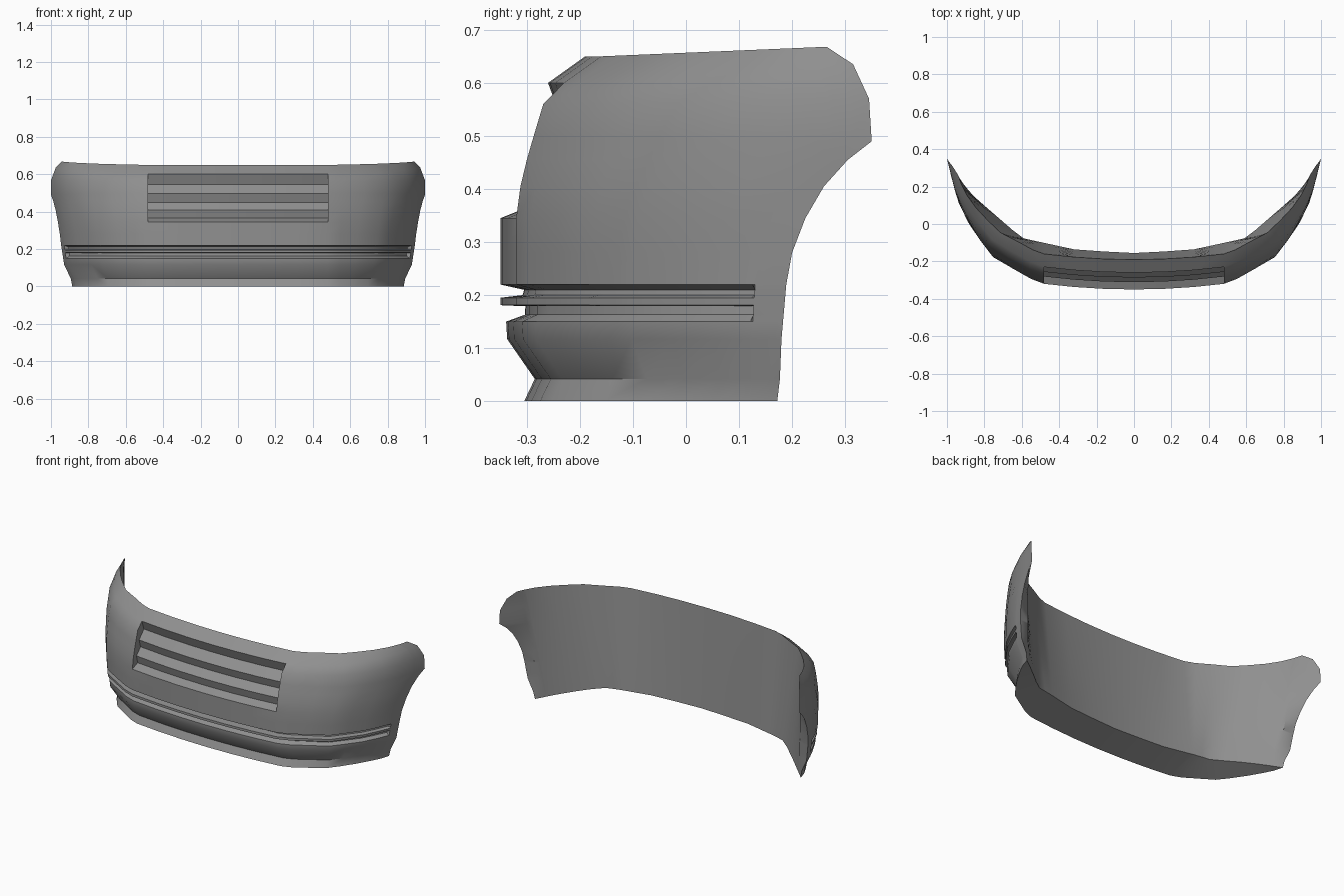
import bpy, bmesh, math

cube = bpy.data.objects.get("Cube")
if cube:
    bpy.data.objects.remove(cube, do_unlink=True)

grey = bpy.data.materials.new("bumper grey")
grey.use_nodes = True
colour = (0.28, 0.28, 0.28, 1)
grey.diffuse_color = colour
grey.node_tree.nodes["Principled BSDF"].inputs["Base Color"].default_value = colour


def interp(table, v):
    """Piecewise linear lookup."""
    for (a, fa), (b, fb) in zip(table, table[1:]):
        if v <= b:
            return fa + (fb - fa) * (v - a) / (b - a)
    return table[-1][1]


# Plan curves: outer skin gives x from y, lower inner edge gives y from x
OUTER = [(-.32, .48), (-.305, .53), (-.18, .755), (-.03, .875),
         (.1, .94), (.19, .965), (.35, 1.0)]
INNER = [(0, -.155), (.3, -.14), (.6, -.075), (.885, .172)]

# Front profile by height, centre y; and wheel-arch end edge
FRONT = [(0, -.305), (.042, -.285), (.117, -.337), (.15, -.339), (.18, -.35),
         (.345, -.35), (.405, -.342), (.455, -.33), (.5, -.317), (.56, -.299),
         (.60, -.26), (.65, -.19)]
END_Y = [(0, .172), (.042, .177), (.117, .18), (.22, .189), (.28, .2), (.345, .225),
         (.405, .26), (.455, .305), (.5, .35), (.56, .345), (.6, .315), (.65, .265)]
END_Z = [(0, 0), (.455, .455), (.5, .49), (.56, .57), (.6, .635), (.65, .668)]
WIDTH = [(0, .923), (.042, .93), (.117, .966), (.22, .98), (.345, .99),
         (.5, 1), (.56, 1), (.6, .982), (.65, .96)]
GROOVE = {.163: .04, .179: .047, .2: .042, .21: .045}

ROWS = sorted([z for z, _ in FRONT if z != .18] + list(GROOVE) + [.181, .195, .22, .28])
FRONT_X = [0, .16, .32, .48]
SWEEP = [.05, .15, .27, .42, .58, .74, .875, .885, .94, 1]
COLS = len(FRONT_X) + len(SWEEP)


def bulge(x):
    return .03 * (x / .48) ** 2


def base_point(z, c):
    f, e = interp(FRONT, z), interp(END_Y, z)
    if c < len(FRONT_X):
        x = FRONT_X[c]
        return x, f + bulge(x), z
    s = SWEEP[c - len(FRONT_X)]
    y = f + .03 + (e - f - .03) * s
    x = interp(OUTER, y - (f + .35) * (1 - s * s)) * (1 + (interp(WIDTH, z) - 1) * min(1, 2 * s))
    return x, y, z + (interp(END_Z, z) - z) * s


def outer_point(z, c):
    x, y, h = base_point(z, c)
    depth = GROOVE.get(z, 0)
    if depth and c < COLS - 3:
        # grooves are pushed in square to the skin, shallower at the sides
        ax, ay, _ = base_point(z, max(c - 1, 0))
        bx, by, _ = base_point(z, c + 1)
        n = math.hypot(bx - ax, by - ay)
        depth *= 1 - .75 * c / COLS
        if c:
            x -= depth * (by - ay) / n
        y += depth * (bx - ax) / n
    return x, y, h


def inner_point(z, c):
    """Back wall, leaning from the lower inner edge out to the top rim."""
    if c == COLS - 1:
        return base_point(z, c)
    s = SWEEP[c - len(FRONT_X)] if c >= len(FRONT_X) else 0
    x = .48 + .405 * s if s else FRONT_X[c]
    low = x, interp(INNER, x), .055 * (1 - s * s)
    t = z / ROWS[-1]
    return tuple(a + (b - a) * t for a, b in zip(low, base_point(ROWS[-1], c)))


def add_face(bm, points):
    bm.faces.new([bm.verts.new(p) for p in points])


def add_grid(bm, grid, skip=lambda r, c: False):
    for r in range(len(grid) - 1):
        for c in range(len(grid[0]) - 1):
            if not skip(r, c):
                add_face(bm, [grid[r][c], grid[r][c + 1], grid[r + 1][c + 1], grid[r + 1][c]])


bm = bmesh.new()

# Outer skin with an opening for the grille, back wall and underside
outer = [[outer_point(z, c) for c in range(COLS)] for z in ROWS]
inner = [[inner_point(z, c) for c in range(COLS)] for z in ROWS]
lo, hi = ROWS.index(.345), ROWS.index(.6)
add_grid(bm, outer, lambda r, c: lo <= r < hi and c < len(FRONT_X) - 1)
add_grid(bm, inner)
add_grid(bm, [outer[0], inner[0]])

# Recessed louvred grille with end walls
LOUVRE = [(.345, -.35), (.365, -.3), (.41, -.311), (.45, -.272),
          (.497, -.286), (.545, -.24), (.6, -.26)]
louvres = [[(x, y + bulge(x), z) for x in FRONT_X] for z, y in LOUVRE]
add_grid(bm, louvres)
edge = [outer[r][len(FRONT_X) - 1] for r in range(lo, hi + 1)]
add_face(bm, edge + [row[-1] for row in louvres[-2:0:-1]])

# Mirror to the other side and weld
bmesh.ops.mirror(bm, geom=bm.verts[:] + bm.edges[:] + bm.faces[:], axis='X', merge_dist=-1)
bmesh.ops.remove_doubles(bm, verts=bm.verts, dist=.0004)
bmesh.ops.dissolve_degenerate(bm, edges=bm.edges, dist=.0001)
bmesh.ops.recalc_face_normals(bm, faces=bm.faces)

mesh = bpy.data.meshes.new("front_bumper")
bm.to_mesh(mesh)
bm.free()
mesh.materials.append(grey)
bumper = bpy.data.objects.new("front_bumper", mesh)
bpy.context.collection.objects.link(bumper)
bpy.ops.object.select_all(action='DESELECT')
bumper.select_set(True)
bpy.context.view_layer.objects.active = bumper
bpy.ops.object.shade_smooth_by_angle(angle=math.radians(40))
